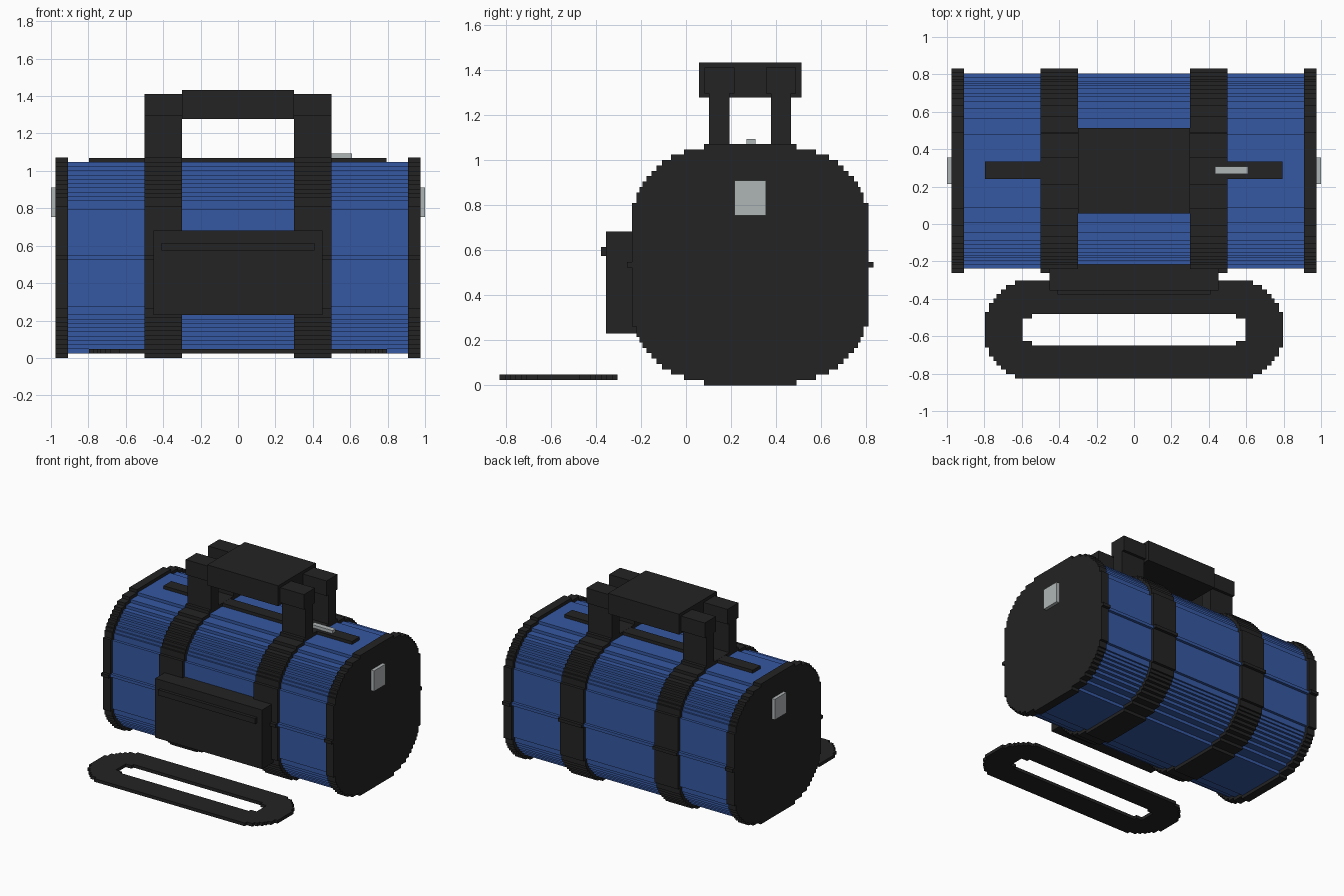
import bpy, bmesh
from mathutils import Vector

if "Cube" in bpy.data.objects:
    bpy.data.objects.remove(bpy.data.objects["Cube"])

P = 0.0238                 # step height of the blocky rounding
CY, CZ = 0.2845, 0.5355    # centre of the bag's cross-section


def material(name, rgb):
    m = bpy.data.materials.new(name)
    m.diffuse_color = (*rgb, 1)
    m.use_nodes = True
    m.node_tree.nodes["Principled BSDF"].inputs["Base Color"].default_value = m.diffuse_color
    return m


BLUE = material("blue_fabric", (0.036, 0.098, 0.36))
BLACK = material("black_webbing", (0.017, 0.017, 0.017))
GREY = material("grey_metal", (0.43, 0.46, 0.465))


def finish(name, bm, mat):
    bmesh.ops.recalc_face_normals(bm, faces=bm.faces)
    me = bpy.data.meshes.new(name)
    bm.to_mesh(me)
    bm.free()
    me.materials.append(mat)
    ob = bpy.data.objects.new(name, me)
    bpy.context.collection.objects.link(ob)
    return ob


def box(name, x, y, z, mat):
    bm = bmesh.new()
    bmesh.ops.create_cube(bm, size=1)
    for v in bm.verts:
        v.co = [a + (b - a) * (c + 0.5) for (a, b), c in zip((x, y, z), v.co)]
    return finish(name, bm, mat)


def prism(name, points, offset, mat, mirror_cut=False):
    """Extrude a closed outline along an offset vector."""
    bm = bmesh.new()
    face = bm.faces.new([bm.verts.new(p) for p in points])
    new = bmesh.ops.extrude_face_region(bm, geom=[face], use_keep_orig=True)["geom"]
    bmesh.ops.translate(bm, vec=Vector(offset),
                        verts=[g for g in new if isinstance(g, bmesh.types.BMVert)])
    if mirror_cut:
        bmesh.ops.delete(bm, context='FACES_ONLY', geom=[
            f for f in bm.faces if all(abs(v.co.x) < 1e-5 for v in f.verts)])
    return finish(name, bm, mat)


def stair(rows):
    """One stepped side: (half width, height) corners for equal rows, low to high."""
    n, pts = len(rows), []
    for i, h in enumerate(rows):
        if i == 0 or abs(h - rows[i - 1]) > 1e-6:
            if i:
                pts.append((rows[i - 1], (i - n / 2) * P))
            pts.append((h, (i - n / 2) * P))
    return pts + [(rows[-1], n / 2 * P)]


# Stepped bag cross-section
CORNER = [.205, .293, .35, .39, .415, .437, .46, .478, .49, .503, .503]
SIDE = CORNER + [.5245] * 11
RIGHT = stair(SIDE + [.5465] + SIDE[::-1])
SECTION = RIGHT + [(-h, z) for h, z in reversed(RIGHT)]


def slab(name, x0, x1, s, mat):
    return prism(name, [(x0, CY + h * s, CZ + z * s) for h, z in SECTION],
                 (x1 - x0, 0, 0), mat)


# Bag body, end caps, straps and everything on both sides
slab("bag_body", -0.93, 0.93, 0.954, BLUE)
for side, s in (("left", -1), ("right", 1)):
    def span(a, b):
        return tuple(sorted((s * a, s * b)))
    slab(side + "_end_cap", *span(0.91, 0.975), 1, BLACK)
    slab(side + "_strap", *span(0.30, 0.50), 1, BLACK)
    box(side + "_end_plate", span(0.97, 1.0), (0.215, 0.355), (0.753, 0.91), GREY)
    for row, t in (("front", -1), ("back", 1)):
        y = sorted((CY + t * 0.092, CY + t * 0.182))
        box(f"{side}_{row}_handle_upright", span(0.30, 0.50), y, (1.0, 1.30), BLACK)

# Handle bars and the grip wrapped round them
for row, t in (("front", -1), ("back", 1)):
    y = sorted((CY + t * 0.07, CY + t * 0.203))
    box(row + "_handle_bar", (-0.5, 0.5), y, (1.295, 1.41), BLACK)
box("handle_grip", (-0.3, 0.3), (0.057, 0.512), (1.277, 1.433), BLACK)

# Front pocket with its zip
box("front_pocket", (-0.452, 0.452), (-0.355, -0.2), (0.23, 0.682), BLACK)
box("pocket_zip", (-0.41, 0.41), (-0.378, -0.35), (0.573, 0.615), BLACK)

# Top zip and its pull
box("top_zip", (-0.797, 0.795), (0.24, 0.333), (1.03, 1.07), BLACK)
box("zip_pull", (0.432, 0.61), (0.268, 0.308), (1.065, 1.093), GREY)

# Shoulder strap lying on the floor in front: half a ring, mirrored
OUT = [.637, .685, .71, .735, .75, .775, .775, .797, .797, .797, .797]
IN = [.545, .595, .595, .595, .595, .595, .545]
LY = -0.565
outer, inner = stair(OUT + OUT[::-1]), stair(IN)
ring = ([(0, outer[0][1])] + outer + [(0, outer[-1][1])]
        + [(0, inner[-1][1])] + inner[::-1] + [(0, inner[0][1])])
loop = prism("shoulder_strap", [(x, LY + y, 0.024) for x, y in ring],
             (0, 0, 0.024), BLACK, mirror_cut=True)
loop.modifiers.new("mirror", 'MIRROR')
